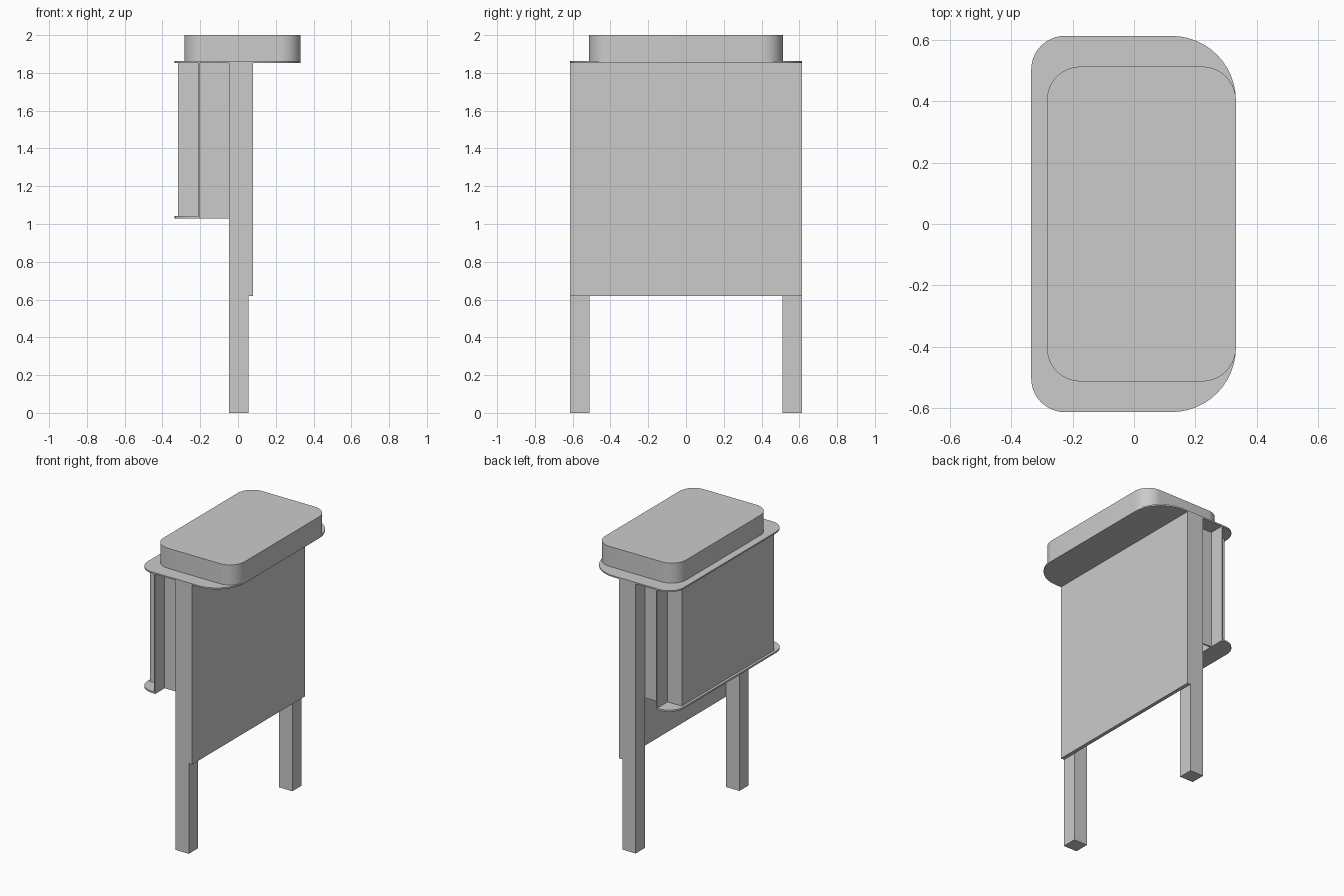
import bpy
import bmesh
import math

if "Cube" in bpy.data.objects:
    bpy.data.objects.remove(bpy.data.objects["Cube"], do_unlink=True)

GREY = (0.6, 0.6, 0.6, 1.0)
grey = bpy.data.materials.new("plain grey")
grey.use_nodes = True
grey.diffuse_color = GREY
grey.node_tree.nodes["Principled BSDF"].inputs["Base Color"].default_value = GREY


def prism(name, outline, z0, z1, smooth=False):
    """Extrude an outline in the ground plane from z0 up to z1."""
    bm = bmesh.new()
    base = bm.faces.new([bm.verts.new((x, y, z0)) for x, y in outline])
    top = bmesh.ops.extrude_face_region(bm, geom=[base])["geom"]
    verts = [v for v in top if isinstance(v, bmesh.types.BMVert)]
    bmesh.ops.translate(bm, verts=verts, vec=(0, 0, z1 - z0))
    bmesh.ops.recalc_face_normals(bm, faces=bm.faces)
    mesh = bpy.data.meshes.new(name)
    bm.to_mesh(mesh)
    bm.free()
    mesh.materials.append(grey)
    obj = bpy.data.objects.new(name, mesh)
    bpy.context.collection.objects.link(obj)
    if smooth:
        bpy.ops.object.select_all(action='DESELECT')
        obj.select_set(True)
        bpy.context.view_layer.objects.active = obj
        bpy.ops.object.shade_smooth_by_angle(angle=math.radians(30))
    return obj


def box(name, x0, x1, y0, y1, z0, z1):
    return prism(name, [(x0, y0), (x1, y0), (x1, y1), (x0, y1)], z0, z1)


def rounded(x0, x1, half, r_left, r_right, steps=12):
    """Rectangle outline with separate corner radii on its two x ends."""
    points = []
    corners = [(x1, half, r_right, 0), (x0, half, r_left, 1),
               (x0, -half, r_left, 2), (x1, -half, r_right, 3)]
    for x, y, r, quarter in corners:
        if r == 0:
            points.append((x, y))
            continue
        cx = x - math.copysign(r, x - (x0 + x1) / 2)
        cy = y - math.copysign(r, y)
        for i in range(steps + 1):
            a = (quarter + i / steps) * math.pi / 2
            points.append((cx + r * math.cos(a), cy + r * math.sin(a)))
    return points


# Legs and the thin side walls behind them, one of each per end
for side, s in (("front", -1), ("back", 1)):
    ys = sorted((s * 0.512, s * 0.613))
    box(side + "_leg", -0.047, 0.055, *ys, 0, 1.852)
    ys = sorted((s * 0.5, s * 0.51))
    box(side + "_side_wall", -0.2, 0.055, *ys, 1.03, 1.852)

# Large panel on the legs, and the thin panel carrying the cabinet
box("main_panel", 0.055, 0.08, -0.613, 0.613, 0.62, 1.852)
box("rear_panel", -0.21, -0.2, -0.613, 0.613, 1.03, 1.852)

# Cabinet box on its rounded shelf
box("cabinet", -0.318, -0.21, -0.5, 0.5, 1.04, 1.852)
prism("cabinet_shelf", rounded(-0.335, -0.2, 0.613, 0.11, 0), 1.03, 1.042, True)

# Top plate and the thick rounded block above it
prism("top_plate", rounded(-0.335, 0.332, 0.613, 0.11, 0.21), 1.852, 1.862, True)
prism("top_block", rounded(-0.284, 0.332, 0.513, 0.11, 0.11), 1.862, 2.0, True)
